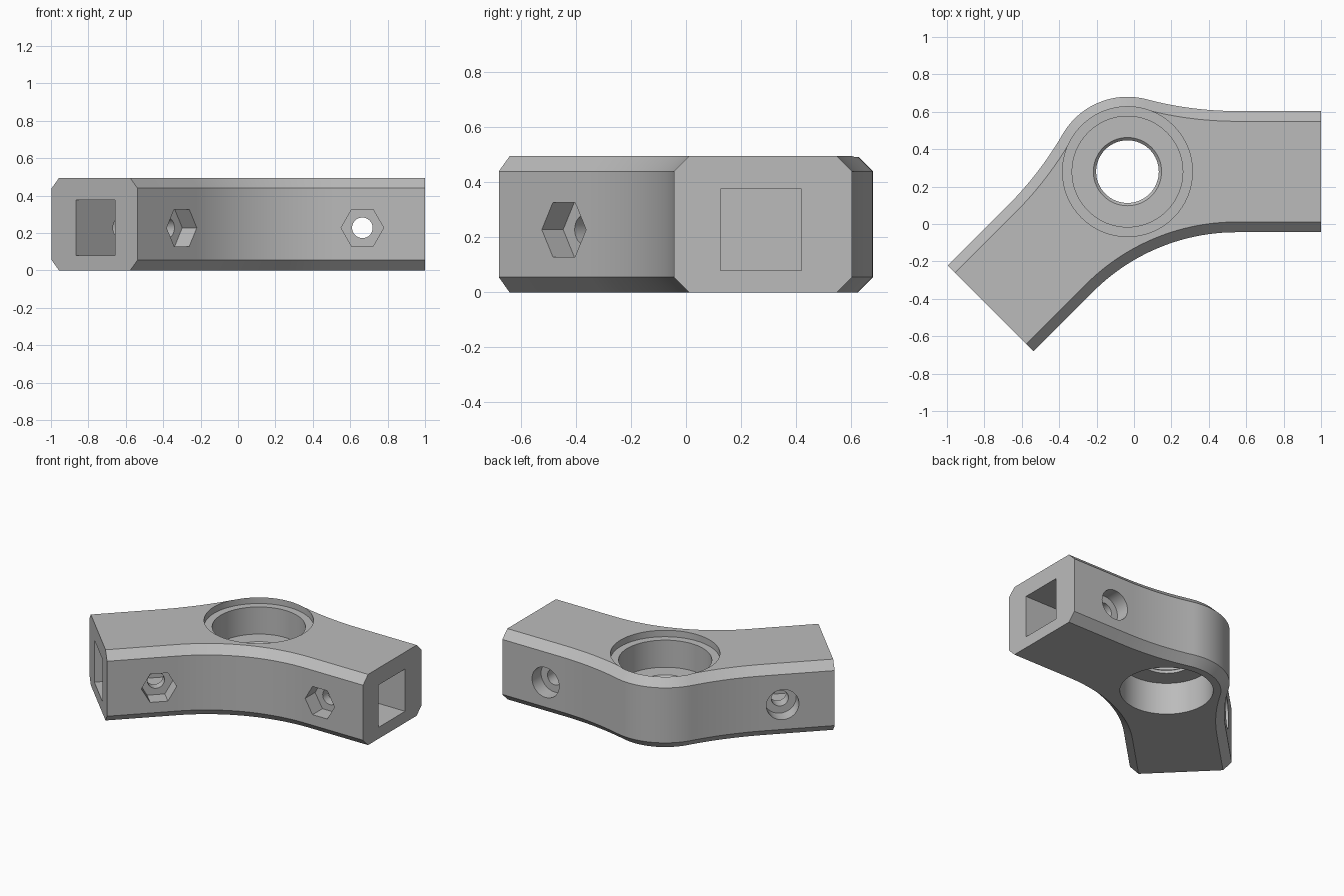
import bpy, bmesh
from math import radians, degrees, sin, cos, tan, atan2
from mathutils import Matrix, Vector

if "Cube" in bpy.data.objects:
    bpy.data.objects.remove(bpy.data.objects["Cube"])

# Main dimensions, measured from the hub axis
HUB = Vector((-0.035, 0.28, 0))
HEIGHT, CHAMFER = 0.495, 0.055
ARM, HALF, HUB_R = 1.035, 0.324, 0.40
FRONT_R, BACK_X = 1.085, 0.585
BOLT_X, AXIS_Z = 0.70, 0.228

# Reflection that turns the right arm into the left arm
c = cos(radians(225))
MIRROR = Matrix(((c, c, 0, 0), (c, -c, 0, 0), (0, 0, 1, 0), (0, 0, 0, 1)))

grey = bpy.data.materials.new("light grey plastic")
grey.use_nodes = True
COLOUR = (0.5, 0.5, 0.5, 1)
grey.diffuse_color = COLOUR
grey.node_tree.nodes["Principled BSDF"].inputs["Base Color"].default_value = COLOUR


def arc(x, y, r, a, b, n):
    angles = [radians(a + (b - a) * i / n) for i in range(n + 1)]
    return [Vector((x + r * cos(t), y + r * sin(t), 0)) for t in angles]


def outline(inset):
    """Closed plan shape, drawn for one arm and mirrored for the other."""
    h = HALF - inset
    front_x = (FRONT_R + HALF) * tan(radians(22.5))
    back_r = (BACK_X**2 + HALF**2 - HUB_R**2) / (2 * (HUB_R - HALF))
    beta = degrees(atan2(HALF + back_r, BACK_X))
    half = arc(front_x, -HALF - FRONT_R, FRONT_R + inset, 112.5, 90, 16)
    half += [Vector((ARM, -h, 0)), Vector((ARM, h, 0))]
    half += arc(BACK_X, HALF + back_r, back_r + inset, 270, 180 + beta, 12)
    half += arc(0, 0, HUB_R - inset, beta, 112.5, 16)[1:]
    return half + [MIRROR @ p for p in reversed(half[1:-1])]


def finish(bm, name):
    bmesh.ops.recalc_face_normals(bm, faces=bm.faces)
    mesh = bpy.data.meshes.new(name)
    bm.to_mesh(mesh)
    bm.free()
    ob = bpy.data.objects.new(name, mesh)
    ob.location = HUB
    bpy.context.collection.objects.link(ob)
    mesh.materials.append(grey)
    return ob


def stack(rings, name):
    """Skin a stack of equal rings and cap both ends."""
    bm = bmesh.new()
    loops = [[bm.verts.new(p) for p in ring] for ring in rings]
    n = len(loops[0])
    for low, high in zip(loops, loops[1:]):
        for i in range(n):
            j = (i + 1) % n
            bm.faces.new((low[i], low[j], high[j], high[i]))
    bm.faces.new(loops[0])
    bm.faces.new(loops[-1])
    return finish(bm, name)


def cut(body, cutter):
    mod = body.modifiers.new("cut", 'BOOLEAN')
    mod.operation, mod.solver, mod.object = 'DIFFERENCE', 'EXACT', cutter
    bpy.context.view_layer.objects.active = body
    bpy.ops.object.modifier_apply(modifier=mod.name)
    bpy.data.objects.remove(cutter)


def box(x0, x1, y, z, size, side):
    bm = bmesh.new()
    place = Matrix.Translation(((x0 + x1) / 2, y, z))
    scale = Matrix.Diagonal((x1 - x0, size, size, 1))
    bmesh.ops.create_cube(bm, size=1, matrix=side @ place @ scale)
    return finish(bm, "pocket_cutter")


def rod(radius, sides, y0, y1, side):
    """Cylinder or prism across an arm at the bolt position."""
    bm = bmesh.new()
    place = Matrix.Translation((BOLT_X, (y0 + y1) / 2, AXIS_Z))
    bmesh.ops.create_cone(bm, cap_ends=True, segments=sides, radius1=radius, radius2=radius,
                          depth=y1 - y0, matrix=side @ place @ Matrix.Rotation(radians(90), 4, 'X'))
    # Put a hexagon corner on the horizontal axis
    if sides == 6:
        axis = side.to_3x3() @ Vector((0, 1, 0))
        mid = side @ Vector((BOLT_X, 0, AXIS_Z))
        if min(abs(v.co.z - AXIS_Z) for v in bm.verts) > 0.01:
            bmesh.ops.rotate(bm, verts=bm.verts, cent=mid, matrix=Matrix.Rotation(radians(30), 3, axis))
    return finish(bm, "bolt_cutter")


# Body with chamfered top and bottom edges
levels = [(0, CHAMFER), (CHAMFER, 0), (HEIGHT - CHAMFER, 0), (HEIGHT, CHAMFER)]
body = stack([[Vector((p.x, p.y, z)) for p in outline(d)] for z, d in levels], "angled_bracket")

# Bearing seats on both faces, thin ledge with a bevelled hole between
bore = [(-0.1, 0.296), (0.225, 0.296), (0.225, 0.1675), (0.245, 0.1675), (0.26, 0.1825),
        (0.26, 0.296), (0.45, 0.296), (0.45, 0.3475), (0.6, 0.3475)]
cut(body, stack([[p + Vector((0, 0, z)) for p in arc(0, 0, r, 0, 354.375, 63)] for z, r in bore],
                "bore_cutter"))

# Each arm: square tube socket, bolt hole, nut recess in front, head recess behind
for side in (Matrix.Identity(4), MIRROR):
    cut(body, box(0.485, ARM + 0.1, -0.007, AXIS_Z, 0.296, side))
    cut(body, rod(0.055, 32, -0.6, 0.6, side))
    cut(body, rod(0.114, 6, -0.6, -HALF + 0.11, side))
    cut(body, rod(0.105, 40, HALF - 0.10, 0.6, side))

bpy.ops.object.select_all(action='DESELECT')
body.select_set(True)
bpy.context.view_layer.objects.active = body
bpy.ops.object.shade_smooth_by_angle(angle=radians(20))
